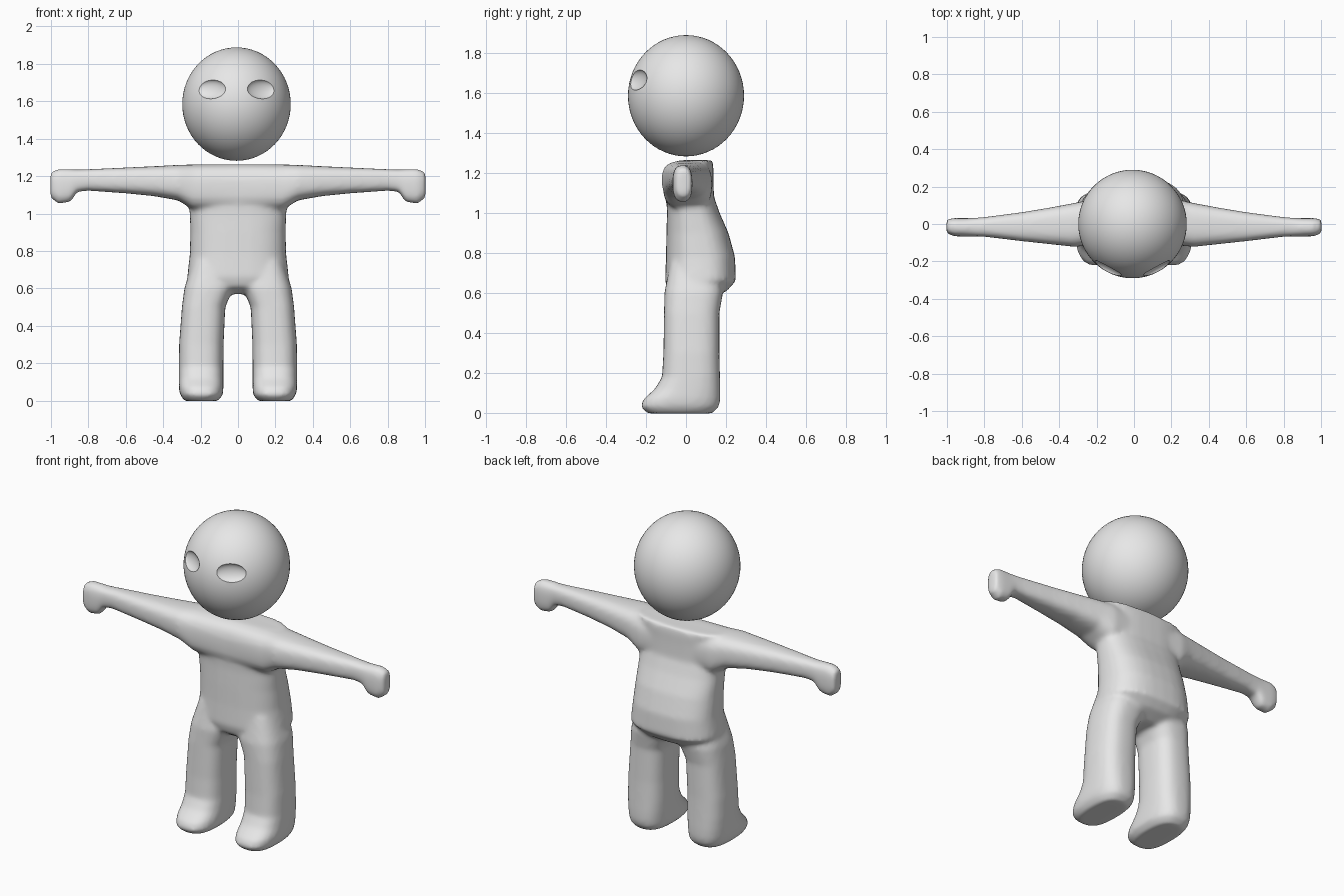
import bpy, bmesh, math

if "Cube" in bpy.data.objects:
    bpy.data.objects.remove(bpy.data.objects["Cube"])

grey = bpy.data.materials.new("light grey")
grey.diffuse_color = (0.8, 0.8, 0.8, 1)
grey.use_nodes = True
grey.node_tree.nodes["Principled BSDF"].inputs["Base Color"].default_value = grey.diffuse_color


def loft(bm, rings, place, power, sides=32):
    """Closed tube through rounded-box rings (t, a0, a1, b0, b1)."""
    loops = []
    for t, a0, a1, b0, b1 in rings:
        loop = []
        for i in range(sides):
            ang = 2 * math.pi * i / sides
            c, s = math.cos(ang), math.sin(ang)
            a = math.copysign(abs(c) ** (2 / power), c)
            b = math.copysign(abs(s) ** (2 / power), s)
            loop.append(bm.verts.new(place(
                t, (a0 + a1) / 2 + a * (a1 - a0) / 2,
                (b0 + b1) / 2 + b * (b1 - b0) / 2)))
        loops.append(loop)
    for lo, hi in zip(loops, loops[1:]):
        for i in range(sides):
            j = (i + 1) % sides
            bm.faces.new((lo[i], lo[j], hi[j], hi[i]))
    bm.faces.new(loops[0][::-1])
    bm.faces.new(loops[-1])


def apply_all(ob):
    bpy.ops.object.select_all(action='DESELECT')
    ob.select_set(True)
    bpy.context.view_layer.objects.active = ob
    for name in [m.name for m in ob.modifiers]:
        bpy.ops.object.modifier_apply(modifier=name)


# Torso rings: height, half width, front y, back y
torso = [(0.57, 0.10, -0.03, 0.13), (0.61, 0.22, -0.09, 0.205),
         (0.66, 0.272, -0.105, 0.25), (0.78, 0.258, -0.10, 0.245),
         (0.90, 0.255, -0.098, 0.212), (1.00, 0.258, -0.095, 0.168),
         (1.08, 0.265, -0.098, 0.14), (1.18, 0.27, -0.10, 0.137),
         (1.23, 0.27, -0.08, 0.137), (1.263, 0.27, -0.03, 0.132)]
# Leg rings with the foot: height, inner x, outer x, front y, back y
leg = [(-0.003, 0.11, 0.285, -0.19, 0.13), (0.03, 0.08, 0.31, -0.228, 0.165),
       (0.07, 0.078, 0.317, -0.212, 0.172), (0.12, 0.078, 0.317, -0.155, 0.172),
       (0.18, 0.078, 0.317, -0.12, 0.17), (0.30, 0.077, 0.315, -0.113, 0.167),
       (0.50, 0.068, 0.300, -0.11, 0.167), (0.60, 0.025, 0.287, -0.108, 0.185),
       (0.75, 0.04, 0.24, -0.08, 0.17)]
# Arm rings with the hand: distance out, front y, back y, bottom z, top z
arm = [(0.0, -0.11, 0.13, 1.00, 1.264), (0.24, -0.115, 0.13, 1.02, 1.262),
       (0.32, -0.122, 0.112, 1.07, 1.26), (0.45, -0.108, 0.088, 1.093, 1.253),
       (0.60, -0.092, 0.063, 1.108, 1.246), (0.80, -0.068, 0.037, 1.122, 1.237),
       (0.86, -0.066, 0.032, 1.116, 1.235), (0.895, -0.068, 0.032, 1.062, 1.237),
       (0.96, -0.066, 0.032, 1.052, 1.238), (1.003, -0.05, 0.025, 1.085, 1.22)]

# Body: overlapping shells fused into one soft skin
bm = bmesh.new()
loft(bm, [(z, -w, w, f, b) for z, w, f, b in torso],
     lambda t, a, b: (a, b, t), 2.6)
for side in (-1, 1):
    loft(bm, leg, lambda t, a, b: (side * a, b, t), 2.7)
    loft(bm, arm, lambda t, a, b: (side * t, a, b), 2.8)
bmesh.ops.recalc_face_normals(bm, faces=bm.faces)
mesh = bpy.data.meshes.new("body")
bm.to_mesh(mesh)
bm.free()
mesh.materials.append(grey)
body = bpy.data.objects.new("body", mesh)
bpy.context.collection.objects.link(body)
remesh = body.modifiers.new("fuse", 'REMESH')
remesh.mode = 'VOXEL'
remesh.voxel_size = 0.012
soften = body.modifiers.new("soften", 'SMOOTH')
soften.factor = 0.5
soften.iterations = 10
apply_all(body)
bpy.ops.object.shade_smooth()


def ball(name, loc, radii, rot=(0, 0, 0), segments=64):
    bpy.ops.mesh.primitive_uv_sphere_add(
        segments=segments, ring_count=segments // 2, radius=1,
        location=loc, rotation=rot)
    ob = bpy.context.object
    ob.name = name
    ob.scale = radii
    ob.data.materials.append(grey)
    return ob


# Head with two shallow eye hollows
head = ball("head", (-0.008, 0, 1.585), (0.29, 0.29, 0.303))
cutters = []
for side in (-1, 1):
    cutter = ball("eye_cutter", (-0.008 + side * 0.135, -0.247, 1.665),
                  (0.09, 0.03, 0.053),
                  (math.radians(-15), 0, side * math.radians(29)), 48)
    cutter.hide_render = True
    cut = head.modifiers.new("eye_hollow", 'BOOLEAN')
    cut.operation = 'DIFFERENCE'
    cut.solver = 'EXACT'
    cut.object = cutter
    cutters.append(cutter)
bpy.context.view_layer.update()
apply_all(head)
bpy.ops.object.shade_smooth_by_angle(angle=math.radians(35))
for cutter in cutters:
    bpy.data.objects.remove(cutter, do_unlink=True)
